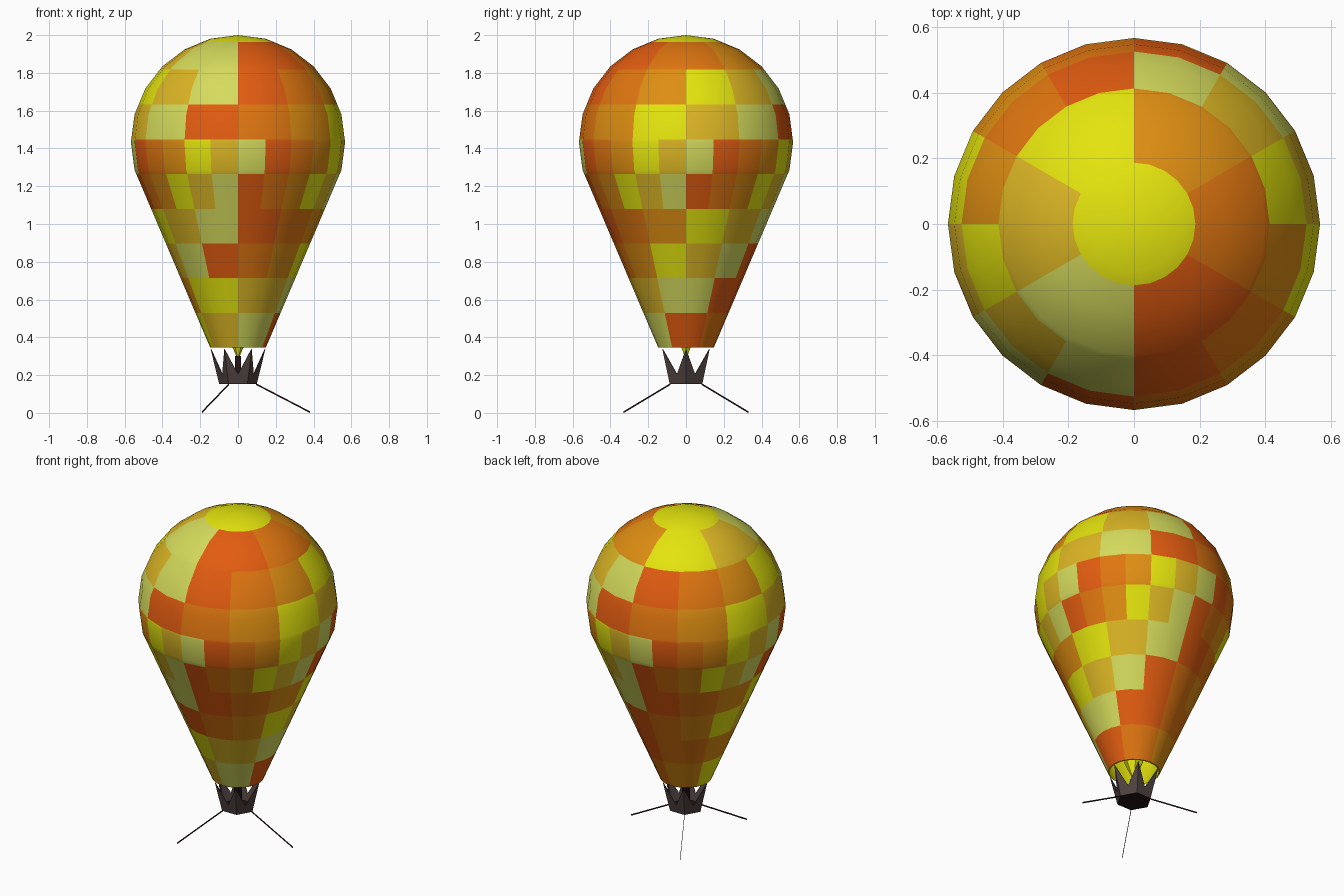
import bpy, bmesh, math
from mathutils import Vector

if "Cube" in bpy.data.objects:
    bpy.data.objects.remove(bpy.data.objects["Cube"])


def mat(name, rgb):
    m = bpy.data.materials.new(name)
    lin = [(c / 255 / 12.92) if c < 11 else ((c / 255 + 0.055) / 1.055) ** 2.4 for c in rgb]
    m.diffuse_color = (*lin, 1)
    m.use_nodes = True
    m.node_tree.nodes["Principled BSDF"].inputs["Base Color"].default_value = m.diffuse_color
    return m


# Palette: panel colours run round the envelope in this order
PANELS = [mat("yellow", (228, 228, 14)), mat("gold", (220, 182, 36)),
          mat("pale lime", (213, 219, 92)), mat("red orange", (226, 92, 16)),
          mat("deep orange", (224, 118, 16)), mat("orange", (222, 142, 18))]
WICKER = mat("grey brown", (78, 66, 63))
DARK = mat("dark brown", (36, 18, 20))


def finish(bm, name, mats, smooth=False):
    me = bpy.data.meshes.new(name)
    for f in bm.faces:
        f.smooth = smooth
    bm.to_mesh(me)
    bm.free()
    for m in mats:
        me.materials.append(m)
    ob = bpy.data.objects.new(name, me)
    bpy.context.collection.objects.link(ob)
    return ob


def lathe(profile, sides):
    """Spin (radius, z) points round z; zero radius makes a pole."""
    bm = bmesh.new()
    rings = []
    for r, z in profile:
        n = 1 if r < 1e-6 else sides
        rings.append([bm.verts.new((r * math.cos(math.tau * i / sides),
                                    r * math.sin(math.tau * i / sides), z)) for i in range(n)])
    for a, b in zip(rings, rings[1:]):
        for i in range(sides):
            j = (i + 1) % sides
            loop = [a[i % len(a)], b[i % len(b)], b[j % len(b)], a[j % len(a)]]
            bm.faces.new(list(dict.fromkeys(loop)))
    return bm


def balloon_profile(inset):
    R = 0.567 - inset
    pts = [(R * math.sin(math.radians(a)), 1.433 + R * math.cos(math.radians(a)))
           for a in range(0, 106, 15)]
    return pts + [(0.147 - inset, 0.345)]


# Envelope: rows of panels (lower z, panels per turn, colour just right of front centre)
ROWS = [(1.818, 6, 3), (1.633, 12, 3), (1.448, 12, 4), (1.264, 24, 2), (1.080, 24, 3),
        (0.897, 12, 3), (0.713, 12, 4), (0.529, 6, 1), (0.0, 6, 2)]
CAP_Z = 1.964

bm = lathe(balloon_profile(0), 24)
for z in [CAP_Z] + [row[0] for row in ROWS[:-1]]:
    bmesh.ops.bisect_plane(bm, geom=bm.verts[:] + bm.edges[:] + bm.faces[:],
                           plane_co=(0, 0, z), plane_no=(0, 0, 1))
for f in bm.faces:
    c = f.calc_center_median()
    if c.z > CAP_Z:
        f.material_index = 0
        continue
    _, count, first = next(row for row in ROWS if c.z > row[0])
    turn = (math.atan2(c.y, c.x) / math.tau + 0.25) % 1.0
    f.material_index = (first + int(turn * count)) % 6
finish(bm, "envelope", PANELS, True)

# Plain yellow lining, with a rim closing the mouth
bm = lathe(balloon_profile(0.008) + [(0.147, 0.345)], 24)
bmesh.ops.reverse_faces(bm, faces=bm.faces[:])
finish(bm, "envelope_lining", [PANELS[0]], True)

# Burner flame and burner post
finish(lathe([(0, 0.60), (0.06, 0.42), (0, 0.28)], 6), "flame", [PANELS[0]])
bm = bmesh.new()
bmesh.ops.create_cube(bm, size=1)
bmesh.ops.scale(bm, vec=(0.032, 0.032, 0.14), verts=bm.verts)
bmesh.ops.translate(bm, vec=(0, 0, 0.23), verts=bm.verts)
finish(bm, "burner_post", [DARK])


def polar(r, deg, z):
    return Vector((r * math.cos(math.radians(deg)), r * math.sin(math.radians(deg)), z))


# Basket: six walls cut to a crown of points at the corners, over a dark floor
bm = bmesh.new()
for a in range(0, 360, 60):
    b = a + 60
    valley = (polar(0.112, a, 0.205) + polar(0.112, b, 0.205)) / 2
    lo_a, lo_b, hi_a, hi_b = polar(0.1, a, 0.155), polar(0.1, b, 0.155), polar(0.145, a, 0.338), polar(0.145, b, 0.338)
    mid = (lo_a + lo_b) / 2
    for quad in ((lo_a, mid, valley, hi_a), (mid, lo_b, hi_b, valley)):
        bm.faces.new([bm.verts.new(p) for p in quad])
bmesh.ops.remove_doubles(bm, verts=bm.verts, dist=1e-4)
wall = finish(bm, "basket_wall", [WICKER])
sol = wall.modifiers.new("thickness", "SOLIDIFY")
sol.thickness = 0.004

bm = bmesh.new()
bottom = bm.faces.new([bm.verts.new(polar(0.1, a, 0.153)) for a in range(300, -1, -60)])
top = bmesh.ops.extrude_face_region(bm, geom=[bottom])
bmesh.ops.translate(bm, vec=(0, 0, 0.008),
                    verts=[v for v in top["geom"] if isinstance(v, bmesh.types.BMVert)])
bmesh.ops.recalc_face_normals(bm, faces=bm.faces)
finish(bm, "basket_floor", [DARK])

# Three thin upright straps down to the ground
for i, a in enumerate((0, 120, 240)):
    bm = bmesh.new()
    bmesh.ops.create_cube(bm, size=1)
    side = polar(0.002, a + 90, 0)
    for v in bm.verts:
        r, z = (0.095, 0.148) if v.co.x < 0 else (0.38, 0.0)
        v.co = polar(r, a, z + (0.009 if v.co.z > 0 else 0)) + side * v.co.y
    finish(bm, f"mooring_strap_{i + 1}", [DARK])
